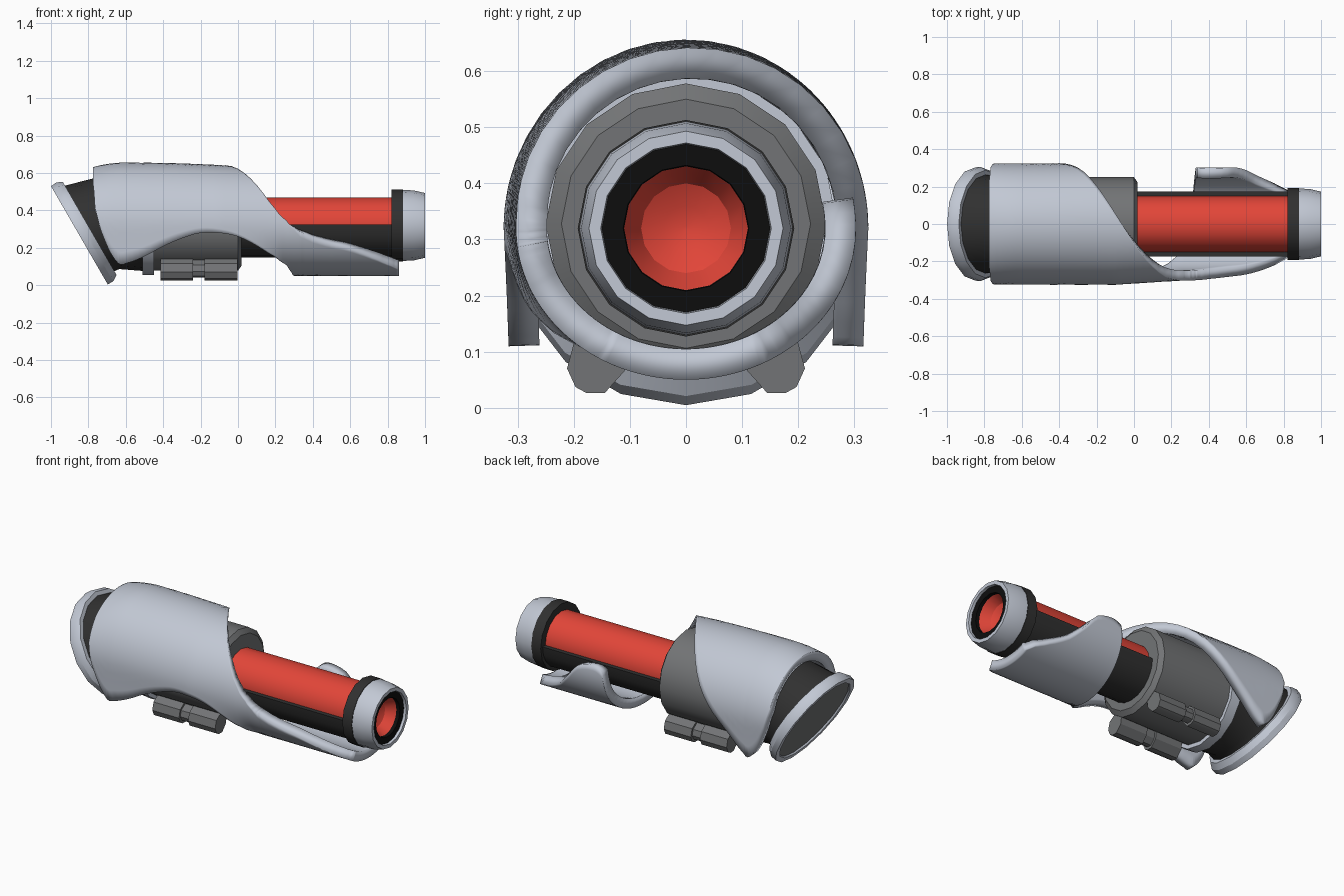
import bpy, math

if "Cube" in bpy.data.objects:
    bpy.data.objects.remove(bpy.data.objects["Cube"])

CZ = 0.32  # height of the barrel axis


def material(name, rgb):
    m = bpy.data.materials.new(name)
    m.diffuse_color = (*rgb, 1)
    m.use_nodes = True
    m.node_tree.nodes["Principled BSDF"].inputs["Base Color"].default_value = m.diffuse_color
    return m


LIGHT = material("light_grey", (0.54, 0.58, 0.66))
GREY = material("mid_grey", (0.17, 0.175, 0.18))
CHARCOAL = material("charcoal", (0.03, 0.03, 0.03))
BLACK = material("black", (0.004, 0.004, 0.004))
RED = material("red", (0.76, 0.06, 0.04))


def make(name, verts, faces, mat, angle=30):
    me = bpy.data.meshes.new(name)
    me.from_pydata(verts, [], faces)
    me.materials.append(mat)
    ob = bpy.data.objects.new(name, me)
    bpy.context.collection.objects.link(ob)
    bpy.ops.object.select_all(action='DESELECT')
    ob.select_set(True)
    bpy.context.view_layer.objects.active = ob
    bpy.ops.object.shade_smooth_by_angle(angle=math.radians(angle))
    return ob


def loft(name, rings, mat, n=16, caps=(True, True)):
    """Join circles (x, z, radius, tilt in degrees), listed from +x to -x."""
    verts, faces = [], []
    for x, z, r, tilt in rings:
        t = math.radians(tilt)
        for k in range(n):
            a = 2 * math.pi * k / n
            up = r * math.cos(a)
            verts.append((x - up * math.sin(t), -r * math.sin(a), z + up * math.cos(t)))
    for i in range(len(rings) - 1):
        for k in range(n):
            a, b = i * n + k, i * n + (k + 1) % n
            faces.append((a, b, b + n, a + n))
    if caps[0]:
        faces.append(tuple(range(n))[::-1])
    if caps[1]:
        s = (len(rings) - 1) * n
        faces.append(tuple(range(s, s + n)))
    return make(name, verts, faces, mat)


def straight(name, profile, mat, z=CZ, **kw):
    return loft(name, [(x, z, r, 0) for x, r in profile], mat, **kw)


def prism(name, pts, x0, x1, mat):
    """Extrude a (y, z) outline along x."""
    n = len(pts)
    verts = [(x, y, z) for x in (x0, x1) for y, z in pts]
    faces = [tuple(range(n))[::-1], tuple(range(n, 2 * n))]
    faces += [(k, (k + 1) % n, (k + 1) % n + n, k + n) for k in range(n)]
    ob = make(name, verts, faces, mat)
    import bmesh
    bm = bmesh.new()
    bm.from_mesh(ob.data)
    bmesh.ops.recalc_face_normals(bm, faces=bm.faces)
    bm.to_mesh(ob.data)
    bm.free()
    return ob


# Barrel: red tube lying in a dark half-round trough
straight("red_barrel", [(0.84, 0.15), (-0.05, 0.15)], RED)
arc = [math.pi + math.pi * k / 10 for k in range(11)]
prism("barrel_trough", [(0.175 * math.cos(a), CZ + 0.004 + 0.175 * math.sin(a)) for a in arc],
      -0.05, 0.84, CHARCOAL)

# Muzzle: dark band, light ring, black rim and hollow red bore
straight("muzzle_band", [(0.882, 0.193), (0.82, 0.193)], CHARCOAL)
straight("muzzle_ring", [(0.985, 0.15), (1.0, 0.152), (1.0, 0.173), (0.94, 0.187), (0.88, 0.19)],
         LIGHT, caps=(False, False))
straight("muzzle_rim", [(0.96, 0.11), (0.985, 0.112), (0.985, 0.152)], BLACK, caps=(False, False))
straight("red_bore", [(0.885, 0.004), (0.89, 0.04), (0.91, 0.08), (0.965, 0.111)], RED,
         caps=(True, False))

# Body with bevelled front, and collar behind it
straight("body", [(0.02, 0.222), (0.0, 0.25), (-0.46, 0.25)], GREY, z=0.328)
straight("rear_collar", [(-0.45, 0.27), (-0.51, 0.27)], LIGHT, z=0.325)

# Bent neck and tilted rear flange with its end plate
loft("neck", [(-0.49, 0.325, 0.25, 0), (-0.7, 0.33, 0.252, 15), (-0.805, 0.3, 0.265, 30)], CHARCOAL)
loft("rear_flange", [(-0.793, 0.304, 0.288, 30), (-0.82, 0.285, 0.305, 30), (-0.848, 0.267, 0.303, 30),
                     (-0.848, 0.267, 0.272, 30), (-0.84, 0.272, 0.268, 30)], LIGHT, caps=(True, False))
loft("rear_plate", [(-0.832, 0.276, 0.27, 30), (-0.84, 0.272, 0.27, 30)], GREY)

# Under-body blocks, two each side, joined by a thinner rod
block = [(0.2, 0.115), (0.212, 0.07), (0.197, 0.037), (0.177, 0.026), (0.145, 0.026),
         (0.11, 0.065), (0.1, 0.13), (0.15, 0.15)]
for side, label in ((-1, "front"), (1, "back")):
    pts = [(side * y, z) for y, z in block]
    prism(label + "_block_rear", pts, -0.415, -0.24, GREY)
    prism(label + "_block_fore", pts, -0.18, -0.002, GREY)
    small = [(side * 0.16 + (y - side * 0.16) * 0.75, 0.085 + (z - 0.085) * 0.75) for y, z in pts]
    prism(label + "_block_rod", small, -0.25, -0.17, GREY)

# Wrap-around shell: (x, start angle, end angle), angles from the top towards -y
sections = [(-0.775, -45, 45), (-0.765, -72, 72), (-0.735, -94, 94), (-0.69, -112, 112),
            (-0.64, -122, 122), (-0.6, -121, 122), (-0.5, -107, 117), (-0.4, -90, 109),
            (-0.3, -68, 102), (-0.2, -39, 97), (-0.1, -10, 97), (0, 18, 101), (0.1, 46, 111),
            (0.2, 73, 126), (0.26, 85, 142), (0.285, 90, 158), (0.3, 92, 180), (0.31, 94, 200),
            (0.318, 95, 220), (0.325, 96, 240), (0.33, 97, 260), (0.34, 98, 276), (0.4, 104, 281),
            (0.5, 111, 276), (0.57, 115, 259), (0.65, 122, 240), (0.75, 133, 226),
            (0.82, 143, 217), (0.86, 150, 208)]


def shell_point(x, deg):
    a = math.radians(deg)
    s, c = math.sin(a), math.cos(a)
    f = min(1, max(0, (x + 0.1) / 0.35))           # 0 = arched rear, 1 = round fore tray
    width = 0.325 - 0.022 * f
    if c >= 0:
        height = 0.336 - 0.8 * max(0, -0.6 - x) ** 2 - 0.05 * max(0, x + 0.6) ** 2
        return (x, -width * s, CZ + height * c)
    y, z = -width * s, 0.27 * c
    if f < 1:                                      # straight lower sides at the rear
        q = max(0.4, abs(s))
        y = y * f + (1 - f) * -width * s / q * (1 + 0.05 * c)
        z = z * f + (1 - f) * 0.325 * c / q
    return (x, y, CZ + z)


def smooth_rows(rows, steps=3):
    """Run a smooth curve through the section rows."""
    out = []
    for i in range(len(rows) - 1):
        p0, p1, p2, p3 = (rows[min(max(i + d, 0), len(rows) - 1)] for d in (-1, 0, 1, 2))
        for k in range(steps):
            t = k / steps
            x = p1[0] + (p2[0] - p1[0]) * t
            out.append((x,) + tuple(
                0.5 * (2 * b + (c - a) * t + (2 * a - 5 * b + 4 * c - d) * t * t
                       + (3 * b - a - 3 * c + d) * t ** 3)
                for a, b, c, d in zip(p0[1:], p1[1:], p2[1:], p3[1:])))
    return out + [rows[-1]]


rows, N = smooth_rows(sections), 28
verts = [shell_point(x, a + (b - a) * j / N) for x, a, b in rows for j in range(N + 1)]
W = N + 1
faces = [(i * W + j, i * W + j + 1, (i + 1) * W + j + 1, (i + 1) * W + j)
         for i in range(len(rows) - 1) for j in range(N)]
shell = make("wrap_shell", verts, faces, LIGHT, angle=40)
solid = shell.modifiers.new("thickness", 'SOLIDIFY')
solid.thickness = 0.055
solid.offset = -1
